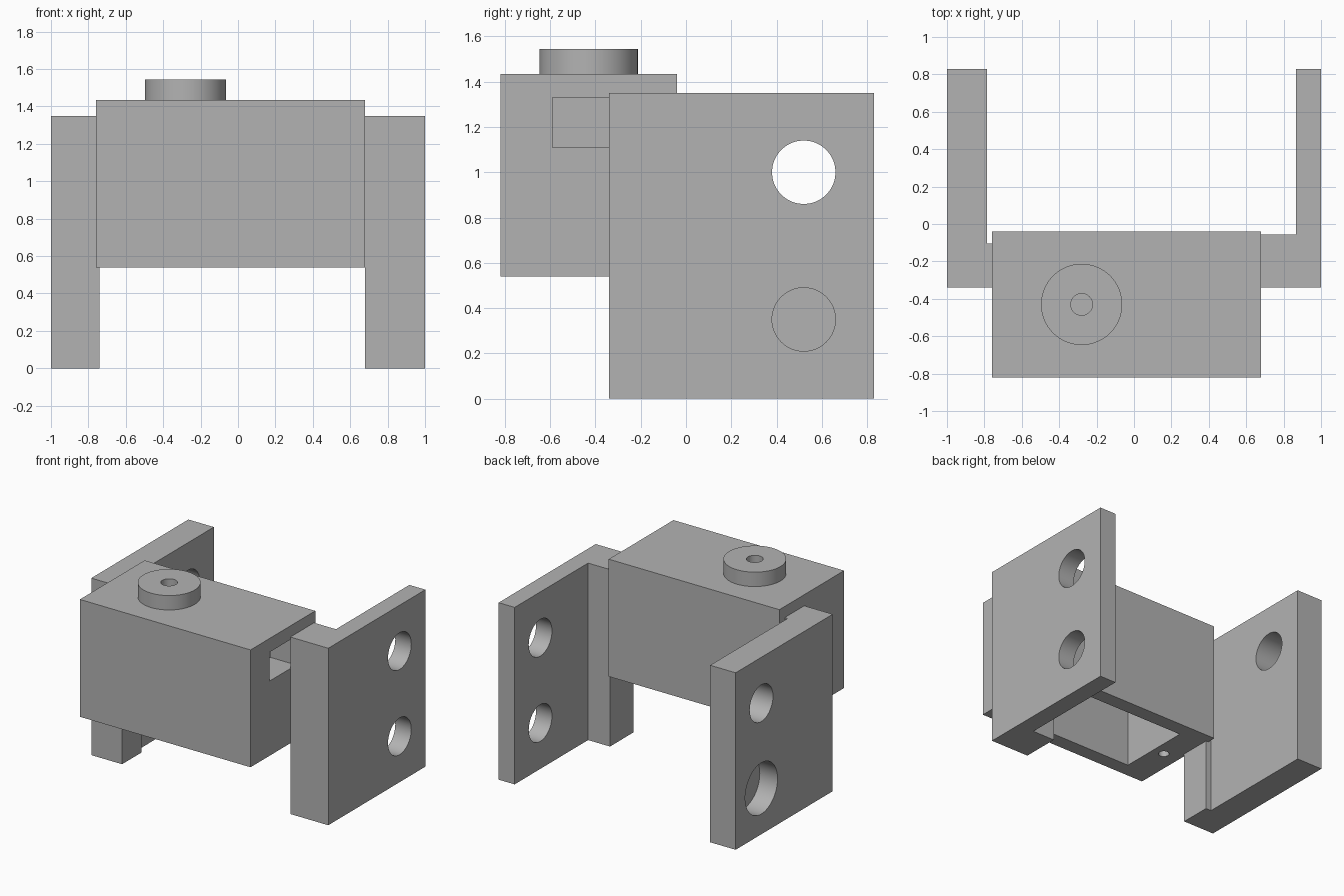
import bpy, bmesh, math
from mathutils import Matrix

if "Cube" in bpy.data.objects:
    bpy.data.objects.remove(bpy.data.objects["Cube"])

grey = bpy.data.materials.new("plain grey")
grey.diffuse_color = (0.45, 0.45, 0.45, 1)
grey.use_nodes = True
grey.node_tree.nodes["Principled BSDF"].inputs["Base Color"].default_value = grey.diffuse_color


def add_object(name, bm):
    bmesh.ops.recalc_face_normals(bm, faces=bm.faces)
    mesh = bpy.data.meshes.new(name)
    bm.to_mesh(mesh)
    bm.free()
    mesh.materials.append(grey)
    ob = bpy.data.objects.new(name, mesh)
    bpy.context.collection.objects.link(ob)
    return ob


def prism(name, points, z0, z1):
    bm = bmesh.new()
    face = bm.faces.new([bm.verts.new((x, y, z0)) for x, y in points])
    ext = bmesh.ops.extrude_face_region(bm, geom=[face])
    verts = [v for v in ext["geom"] if isinstance(v, bmesh.types.BMVert)]
    bmesh.ops.translate(bm, verts=verts, vec=(0, 0, z1 - z0))
    return add_object(name, bm)


def block(name, x0, x1, y0, y1, z0, z1):
    return prism(name, [(x0, y0), (x1, y0), (x1, y1), (x0, y1)], z0, z1)


def cylinder(name, centre, radius, length, axis="Z"):
    bm = bmesh.new()
    turn = Matrix.Rotation(math.pi / 2, 4, "Y") if axis == "X" else Matrix()
    bmesh.ops.create_cone(bm, cap_ends=True, segments=64, radius1=radius, radius2=radius,
                          depth=length, matrix=Matrix.Translation(centre) @ turn)
    return add_object(name, bm)


def select_only(ob):
    bpy.ops.object.select_all(action="DESELECT")
    ob.select_set(True)
    bpy.context.view_layer.objects.active = ob


def cut(ob, cutters):
    select_only(ob)
    for cutter in cutters:
        mod = ob.modifiers.new("cut", "BOOLEAN")
        mod.operation = "DIFFERENCE"
        mod.solver = "EXACT"
        mod.object = cutter
        bpy.ops.object.modifier_apply(modifier=mod.name)
        bpy.data.objects.remove(cutter)


def soften(ob):
    select_only(ob)
    bpy.ops.object.shade_smooth_by_angle(angle=math.radians(30))


# Motor housing, open underneath, with cable slot and blind screw holes
housing = block("motor_housing", -0.76, 0.68, -0.82, -0.04, 0.54, 1.435)
cut(housing, [
    block("cavity", -0.54, 0.46, -0.71, -0.15, 0.4, 1.33),
    block("cable_slot", 0.40, 0.80, -0.59, -0.27, 1.11, 1.33),
    cylinder("screw_left", (-0.63, -0.43, 0.6), 0.037, 0.5),
    cylinder("screw_right", (0.55, -0.43, 0.6), 0.037, 0.5),
])

# Pivot boss with a blind hole
boss = cylinder("pivot_boss", (-0.28, -0.43, 1.485), 0.217, 0.12)
cut(boss, [cylinder("pivot_hole", (-0.28, -0.43, 1.535), 0.058, 0.18)])


# Side brackets: L-shaped in plan, with two mounting holes
def bracket(name, outer, inner, foot_x, foot_y):
    return prism(name, [(outer, -0.34), (foot_x, -0.34), (foot_x, foot_y),
                        (inner, foot_y), (inner, 0.83), (outer, 0.83)], 0, 1.35)


right = bracket("right_bracket", 1.0, 0.865, 0.68, -0.055)
cut(right, [cylinder("hole", (0.93, 0.52, z), 0.14, 0.4, "X") for z in (1.0, 0.35)])

# The left bracket has a through hole above and a wider blind pocket below
left = bracket("left_bracket", -1.0, -0.785, -0.74, -0.105)
cut(left, [cylinder("hole", (-0.9, 0.52, 1.0), 0.14, 0.5, "X"),
           cylinder("pocket", (-1.0, 0.52, 0.35), 0.195, 0.30, "X")])

for part in (housing, boss, right, left):
    soften(part)
